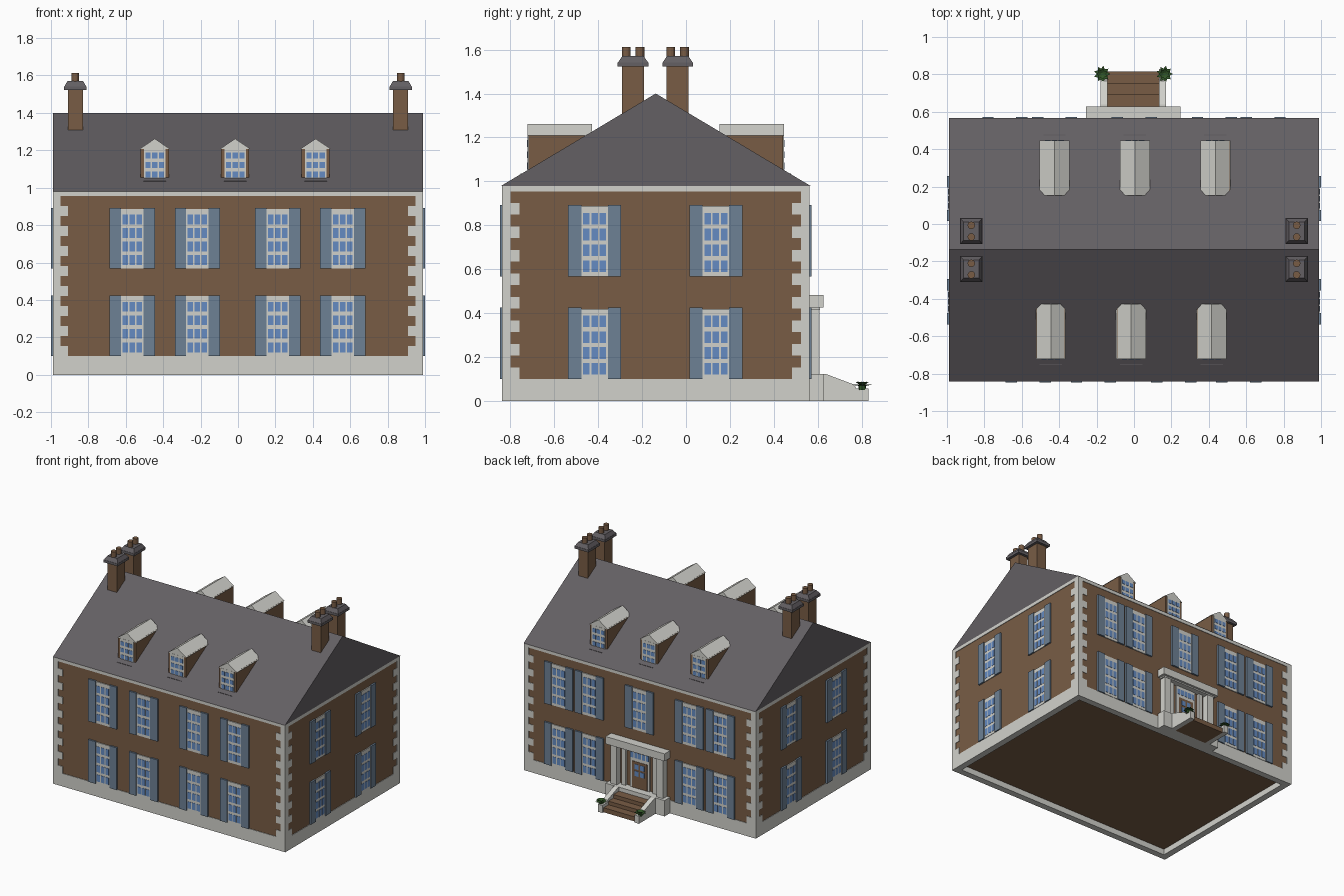
import bpy, bmesh, math
from mathutils import Matrix, Vector

if "Cube" in bpy.data.objects:
    bpy.data.objects.remove(bpy.data.objects["Cube"])


def material(name, r, g, b):
    m = bpy.data.materials.new(name)
    m.use_nodes = True
    m.diffuse_color = (r, g, b, 1)
    bsdf = m.node_tree.nodes["Principled BSDF"]
    bsdf.inputs["Base Color"].default_value = (r, g, b, 1)
    bsdf.inputs["Roughness"].default_value = 0.9
    return m


BRICK = material("brick brown", 0.19, 0.108, 0.06)
STONE = material("pale stone", 0.64, 0.64, 0.60)
SLATE = material("slate grey", 0.125, 0.115, 0.125)
SHUTTER = material("shutter blue", 0.155, 0.22, 0.30)
GLASS = material("window blue", 0.13, 0.26, 0.54)
LEAF = material("leaf green", 0.03, 0.09, 0.02)


class Part:
    """Collects simple solids into one named object."""

    def __init__(self, name, matrix=None):
        self.name, self.bm, self.mats = name, bmesh.new(), []
        self.matrix = matrix or Matrix()

    def slot(self, mat):
        if mat not in self.mats:
            self.mats.append(mat)
        return self.mats.index(mat)

    def box(self, x, y, z, mat, top=1.0):
        """Box from (low, high) ranges; top scales the upper face."""
        mid = Vector((sum(x) / 2, sum(y) / 2, sum(z) / 2))
        size = (x[1] - x[0], y[1] - y[0], z[1] - z[0], 1)
        verts = bmesh.ops.create_cube(self.bm, size=1)["verts"]
        for v in verts:
            if v.co.z > 0:
                v.co.x *= top
                v.co.y *= top
        bmesh.ops.transform(self.bm, verts=verts, matrix=Matrix.Translation(mid) @ Matrix.Diagonal(size))
        for f in {f for v in verts for f in v.link_faces}:
            f.material_index = self.slot(mat)

    def prism(self, profile, axis, lo, hi, mat):
        """Extrude a 2D outline along x (outline y,z) or y (outline x,z)."""
        place = (lambda p, t: (t, *p)) if axis == "x" else (lambda p, t: (p[0], t, p[1]))
        face = self.bm.faces.new([self.bm.verts.new(place(p, lo)) for p in profile])
        ext = bmesh.ops.extrude_face_region(self.bm, geom=[face])["geom"]
        verts = [v for v in ext if isinstance(v, bmesh.types.BMVert)]
        bmesh.ops.translate(self.bm, verts=verts, vec=place((0, 0), hi - lo))
        for f in {f for v in verts for f in v.link_faces} | {face}:
            f.material_index = self.slot(mat)

    def cylinder(self, at, r, z, mat, sides=12):
        verts = bmesh.ops.create_cone(
            self.bm, cap_ends=True, segments=sides, radius1=r, radius2=r, depth=z[1] - z[0],
            matrix=Matrix.Translation((*at, sum(z) / 2)))["verts"]
        for f in {f for v in verts for f in v.link_faces}:
            f.material_index = self.slot(mat)

    def panes(self, x, z, cols, rows, y, bar_x=0.008, bar_z=0.02):
        """Grid of thin glass plates in front of y."""
        w = (x[1] - x[0] - bar_x * (cols + 1)) / cols
        h = (z[1] - z[0] - bar_z * (rows + 1)) / rows
        for i in range(cols):
            for j in range(rows):
                x0 = x[0] + bar_x + i * (w + bar_x)
                z0 = z[0] + bar_z + j * (h + bar_z)
                self.box((x0, x0 + w), (y - 0.002, y), (z0, z0 + h), GLASS)

    def done(self):
        bmesh.ops.recalc_face_normals(self.bm, faces=self.bm.faces)
        self.bm.transform(self.matrix)
        mesh = bpy.data.meshes.new(self.name)
        self.bm.to_mesh(mesh)
        self.bm.free()
        for m in self.mats:
            mesh.materials.append(m)
        ob = bpy.data.objects.new(self.name, mesh)
        bpy.context.scene.collection.objects.link(ob)
        return ob


def facing(x, y, turn):
    return Matrix.Translation((x, y, 0)) @ Matrix.Rotation(turn, 4, "Z")


# House extents
X, FRONT, BACK = 0.99, -0.838, 0.563
MID = (FRONT + BACK) / 2
BASE, TRIM, EAVE, RIDGE = 0.1, 0.955, 0.98, 1.40
IN = 0.004

# Brick walls
p = Part("walls")
p.box((-X + IN, X - IN), (FRONT + IN, BACK - IN), (0.045, TRIM), BRICK)
p.done()

# Stone plinth ring, open underneath
p = Part("plinth")
for s in (-1, 1):
    p.box(sorted((s * X, s * (X - 0.05))), (FRONT, BACK), (0, BASE), STONE)
for y in ((FRONT, FRONT + 0.05), (BACK - 0.05, BACK)):
    p.box((-X + 0.05, X - 0.05), y, (0, BASE), STONE)
p.done()

# Cornice band
p = Part("cornice")
p.box((-X, X), (FRONT, BACK), (TRIM, EAVE), STONE)
p.done()

# Corner quoins, alternating short and long
p = Part("quoins")
rows = 16
step = (TRIM - BASE) / rows
for sx in (-1, 1):
    for y, sy in ((FRONT, 1), (BACK, -1)):
        for i in range(rows):
            w = 0.04 if i % 2 else 0.081
            z = BASE + i * step
            p.box(sorted((sx * X, sx * (X - w))), sorted((y, y + sy * w)), (z, z + step), STONE)
p.done()

# Gabled roof
p = Part("roof")
p.prism([(FRONT - 0.003, EAVE), (BACK + 0.003, EAVE), (MID, RIDGE)], "x", -X, X, SLATE)
p.done()


# Shuttered windows
def window(name, x, y, turn, z0):
    p = Part(name, facing(x, y, turn))
    z = (z0, z0 + 0.325)
    p.box((-0.06, 0.06), (-0.003, 0.02), (z0, z0 + 0.32), STONE)
    p.panes((-0.06, 0.06), (z0, z0 + 0.31), 3, 4, -0.003)
    for s in (-1, 1):
        p.box(sorted((s * 0.06, s * 0.121)), (-0.009, 0.01), z, SHUTTER)
    p.done()


for z0, floor in ((BASE, "lower"), (0.567, "upper")):
    for x in (-0.565, -0.217, 0.212, 0.56):
        window(f"front_window_{floor}", x, FRONT, 0, z0)
    for x in (-0.69, -0.425, 0.002, 0.43, 0.69):
        if floor == "upper" or abs(x) > 0.1:
            window(f"back_window_{floor}", x, BACK, math.pi, z0)
    for y in (-0.416, 0.136):
        window(f"left_window_{floor}", X, y, math.pi / 2, z0)
        window(f"right_window_{floor}", -X, y, -math.pi / 2, z0)


# Dormers, built facing the front about the ridge line
def dormer(name, x, turn):
    p = Part(name, facing(x, MID, turn))
    y0, y1 = -0.58, -0.30
    p.box((-0.075, 0.075), (y0, y1), (1.035, 1.212), BRICK)
    p.prism([(-0.08, 1.208), (0.08, 1.208), (0, 1.262)], "y", y0 - 0.003, y1 + 0.01, STONE)
    p.box((-0.058, 0.058), (y0 - 0.004, y0), (1.035, 1.208), STONE)
    p.panes((-0.058, 0.058), (1.035, 1.208), 3, 3, y0 - 0.004)
    p.box((-0.06, 0.06), (y0 - 0.035, y0), (1.015, 1.035), SLATE)
    p.done()


for x in (-0.445, -0.015, 0.415):
    dormer("front_dormer", x, 0)
    dormer("back_dormer", x + 0.02, math.pi)

# Chimneys with caps and pots
for x in (-0.87, 0.87):
    for y in (-0.241, -0.038):
        p = Part("chimney", facing(x, y, 0))
        p.box((-0.04, 0.04), (-0.05, 0.05), (1.305, 1.53), BRICK)
        p.box((-0.06, 0.06), (-0.07, 0.07), (1.523, 1.542), SLATE)
        p.box((-0.058, 0.058), (-0.068, 0.068), (1.542, 1.57), SLATE, top=0.72)
        for s in (-1, 1):
            p.cylinder((0, s * 0.031), 0.02, (1.56, 1.612), BRICK)
        p.done()

# Entrance portico on the back
C = -0.004
p = Part("portico", facing(C, 0, 0))
p.box((-0.252, 0.252), (BACK - 0.01, 0.627), (0, 0.122), STONE)
p.box((-0.235, 0.235), (BACK - 0.01, 0.61), (0.415, 0.44), STONE)
p.box((-0.252, 0.252), (BACK - 0.01, 0.627), (0.425, 0.482), STONE)
for s in (-1, 1):
    p.box(sorted((s * 0.17, s * 0.225)), (BACK - 0.01, 0.607), (0.12, 0.42), STONE)
    p.box(sorted((s * 0.115, s * 0.15)), (BACK - 0.01, 0.578), (0.12, 0.42), STONE)
p.done()

# Door with transom, built facing outward
p = Part("door", facing(C, BACK, math.pi))
p.box((-0.085, 0.085), (-0.006, 0.01), (0.12, 0.415), STONE)
p.panes((-0.085, 0.085), (0.33, 0.412), 5, 1, -0.006)
p.box((-0.065, 0.065), (-0.009, 0.005), (0.122, 0.325), BRICK)
p.panes((-0.055, 0.055), (0.2, 0.32), 2, 2, -0.009, 0.014, 0.014)
p.done()

# Brick steps between sloping stone cheeks
p = Part("steps", facing(C, 0, 0))
for i in range(3):
    p.box((-0.137, 0.137), (0.62, 0.815 - i * 0.06), (0, 0.035 + i * 0.028), BRICK)
p.done()
p = Part("step_cheeks", facing(C, 0, 0))
side = [(0.62, 0), (0.83, 0), (0.83, 0.058), (0.775, 0.058), (0.765, 0.075), (0.64, 0.122), (0.62, 0.122)]
for s in (-1, 1):
    a, b = sorted((s * 0.137, s * 0.175))
    p.prism(side, "x", a, b, STONE)
p.done()

# Leafy plants at the foot of the steps
for s in (-1, 1):
    p = Part("plant", facing(C + s * 0.167, 0.802, 0))
    p.cylinder((0, 0), 0.017, (0.05, 0.072), LEAF, 8)
    for ring, (length, lift, count) in enumerate(((0.044, 0.012, 9), (0.03, 0.024, 7))):
        for i in range(count):
            turn = Matrix.Rotation(math.tau * (i + ring / 2) / count, 3, "Z")
            tip = [(0, 0, 0.066), (length * 0.6, -0.011, 0.064 + lift),
                   (length, 0, 0.062 + lift), (length * 0.6, 0.011, 0.064 + lift)]
            f = p.bm.faces.new([p.bm.verts.new(turn @ Vector(t)) for t in tip])
            f.material_index = p.slot(LEAF)
    p.done()
